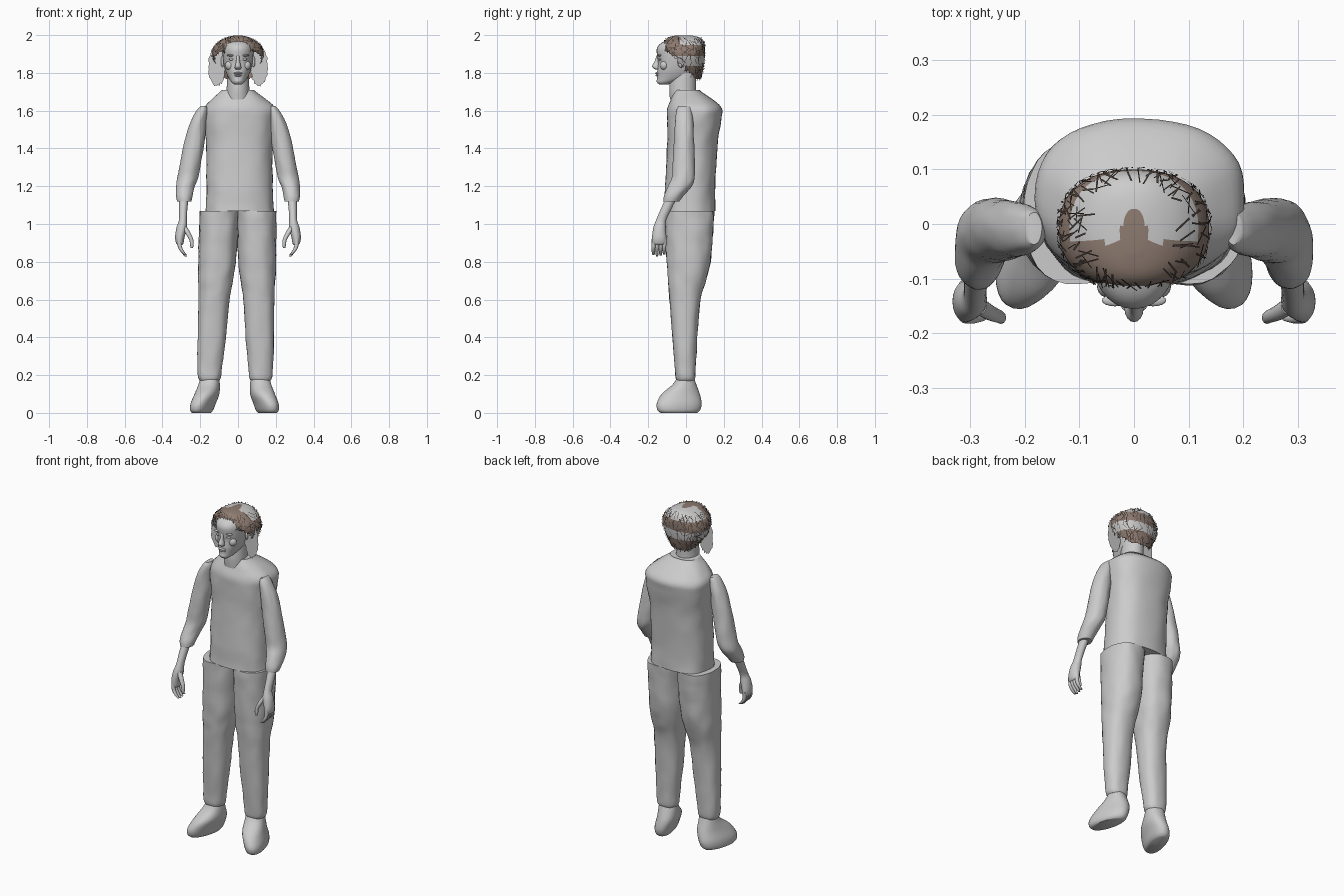
import bpy, bmesh, math, random
from mathutils import Vector, noise

random.seed(4)
if "Cube" in bpy.data.objects:
    bpy.data.objects.remove(bpy.data.objects["Cube"], do_unlink=True)


def material(name, rgb):
    m = bpy.data.materials.new(name)
    m.use_nodes = True
    m.diffuse_color = (*rgb, 1)
    m.node_tree.nodes["Principled BSDF"].inputs["Base Color"].default_value = (*rgb, 1)
    return m


GREY = material("light_grey", (0.6, 0.6, 0.6))
BROWN = material("hair_brown", (0.27, 0.2, 0.165))
DARK = material("strand_dark_brown", (0.07, 0.052, 0.042))


def finish(bm, name, mats=(GREY,), angle=50):
    me = bpy.data.meshes.new(name)
    bm.to_mesh(me)
    bm.free()
    for m in mats:
        me.materials.append(m)
    ob = bpy.data.objects.new(name, me)
    bpy.context.collection.objects.link(ob)
    bpy.ops.object.select_all(action='DESELECT')
    ob.select_set(True)
    bpy.context.view_layer.objects.active = ob
    if angle:
        bpy.ops.object.shade_smooth_by_angle(angle=math.radians(angle))
    return ob


def spline(rings, sub):
    """Smoothly fill in rings between the given ones."""
    out = []
    for i in range(len(rings) - 1):
        a, b, c, d = (rings[max(0, min(len(rings) - 1, i + k))] for k in (-1, 0, 1, 2))
        for s in range(sub):
            t = s / sub
            out.append([0.5 * (2 * q + (r - p) * t + (2 * p - 5 * q + 4 * r - u) * t * t
                               + (3 * q - p - 3 * r + u) * t ** 3)
                        for p, q, r, u in zip(a, b, c, d)])
    out.append(rings[-1])
    return out


def loft(rings, side=1, power=2.0, n=32, sub=4, yaw=0.0, lean=0.0, wrinkle=0.0):
    """Stack rings (z, x, y, x radius, y radius) into a closed body."""
    bm = bmesh.new()
    rows = []
    for z, cx, cy, rx, ry in spline(rings, sub):
        row = []
        for i in range(n):
            a = math.tau * i / n
            c, s = math.cos(a), math.sin(a)
            x = rx * math.copysign(abs(c) ** (2 / power), c)
            y = ry * math.copysign(abs(s) ** (2 / power), s)
            f = 1 + wrinkle * noise.noise(Vector((c * 2 + side, s * 2, z * 14)))
            x, y = f * (x * math.cos(yaw) - y * math.sin(yaw)), f * (x * math.sin(yaw) + y * math.cos(yaw))
            shift = lean * max(0, 1 - z / 1.07)
            row.append(bm.verts.new((side * (cx + x + shift), cy + y, z)))
        rows.append(row)
    for lo, hi in zip(rows, rows[1:]):
        for i in range(n):
            j = (i + 1) % n
            bm.faces.new((lo[i], lo[j], hi[j], hi[i]))
    bm.faces.new(rows[0])
    bm.faces.new(rows[-1])
    bmesh.ops.recalc_face_normals(bm, faces=bm.faces)
    return bm


def ball(name, loc, size):
    bm = bmesh.new()
    bmesh.ops.create_uvsphere(bm, u_segments=16, v_segments=10, radius=1)
    for v in bm.verts:
        v.co = Vector(loc) + Vector(a * b for a, b in zip(v.co, size))
    finish(bm, name)


# Shirt body
finish(loft([(1.07, .01, .02, .18, .135), (1.2, .008, .022, .176, .133), (1.4, .008, .033, .175, .133),
             (1.55, .01, .043, .19, .143), (1.61, .01, .046, .19, .144), (1.655, .005, .033, .15, .115),
             (1.7, 0, .01, .095, .072), (1.71, 0, .008, .085, .066)],
            power=2.4, n=48, wrinkle=.035), "shirt_body")

# Neck and head
finish(loft([(1.66, 0, -.015, .066, .07), (1.72, 0, -.018, .06, .07), (1.8, 0, -.012, .056, .066)]), "neck")
finish(loft([(1.738, 0, -.118, .018, .022), (1.75, 0, -.105, .034, .048), (1.775, 0, -.065, .051, .088),
             (1.81, 0, -.05, .066, .102), (1.85, 0, -.04, .076, .108), (1.89, 0, -.036, .081, .117),
             (1.93, 0, -.034, .082, .12), (1.96, 0, -.03, .07, .098), (1.982, 0, -.02, .035, .05)],
            power=2.15), "head")
finish(loft([(1.893, 0, -.147, .008, .008), (1.86, 0, -.153, .01, .014), (1.837, 0, -.158, .016, .022),
             (1.825, 0, -.155, .017, .018), (1.817, 0, -.148, .01, .01)], n=16), "nose")
ball("upper_lip", (0, -.15, 1.798), (.024, .013, .006))
ball("lower_lip", (0, -.147, 1.787), (.02, .014, .007))
ball("chin", (0, -.136, 1.758), (.024, .02, .017))
for side, tag in ((1, "left"), (-1, "right")):
    ball(tag + "_eye", (side * .033, -.136, 1.872), (.015, .011, .007))
    ball(tag + "_brow", (side * .035, -.14, 1.893), (.024, .011, .006))
    ball(tag + "_cheek", (side * .042, -.115, 1.84), (.026, .022, .026))
    ball(tag + "_ear", (side * .082, -.025, 1.86), (.01, .02, .033))

# Arms, hands, legs and shoes
for side, tag in ((1, "left"), (-1, "right")):
    finish(loft([(1.625, .183, -.008, .014, .03), (1.6, .19, -.01, .03, .04), (1.54, .21, -.01, .042, .048),
                 (1.45, .228, -.01, .053, .053), (1.33, .25, -.012, .055, .058), (1.25, .265, -.014, .055, .061),
                 (1.2, .278, -.032, .05, .063), (1.15, .284, -.064, .044, .052), (1.12, .285, -.078, .038, .042)],
                side, wrinkle=.06), tag + "_sleeve")
    finish(loft([(1.15, .285, -.072, .026, .03), (1.08, .29, -.105, .022, .028), (1.02, .292, -.132, .021, .027),
                 (.98, .298, -.14, .028, .033), (.93, .308, -.142, .025, .038), (.9, .308, -.142, .02, .037),
                 (.89, .307, -.142, .013, .032)], side, n=20), tag + "_hand")
    for i in range(4):
        y = -.17 + i * .019
        tip = .828 + .006 * abs(i - 1.2)
        finish(loft([(.92, .312, y, .01, .011), (.88, .308, y - .002, .011, .0105),
                     (.855, .295, y - .003, .01, .0095), (tip, .277, y - .002, .006, .006)],
                    side, n=10, sub=3), f"{tag}_finger_{i + 1}")
    finish(loft([(.985, .284, -.15, .014, .016), (.95, .264, -.163, .014, .014), (.915, .247, -.17, .011, .012),
                 (.885, .244, -.173, .009, .01), (.872, .245, -.173, .005, .006)], side, n=12), tag + "_thumb")
    lean = 0 if side == 1 else .038
    finish(loft([(1.07, .1, .02, .103, .13), (.95, .1, .017, .103, .125), (.8, .101, .014, .1, .116),
                 (.7, .106, .005, .092, .1), (.6, .11, -.005, .082, .082), (.4, .115, -.006, .075, .066),
                 (.25, .12, -.004, .066, .056), (.19, .12, -.003, .06, .052), (.17, .12, -.003, .05, .045)],
                side, power=2.3, lean=lean, wrinkle=.05), tag + "_trouser_leg")
    finish(loft([(.19, .118, -.002, .05, .042), (.15, .12, -.008, .055, .063), (.1, .13, -.028, .06, .103),
                 (.05, .148, -.036, .058, .122), (.015, .155, -.038, .052, .116), (0, .156, -.038, .042, .1)],
                side, power=2.2, yaw=.28, lean=lean), tag + "_shoe")

# Hair cap, open over the face, with a pale crown and banded back
hair = loft([(1.76, 0, .0, .07, .075), (1.8, 0, -.003, .095, .09), (1.85, 0, -.006, .122, .103),
             (1.9, 0, -.008, .138, .108), (1.94, 0, -.01, .125, .109), (1.972, 0, -.011, .092, .1),
             (1.99, 0, -.012, .055, .078), (1.998, 0, -.012, .02, .04)], power=2.3, n=40)
gone = []
for f in hair.faces:
    c = f.calc_center_median()
    if c.z < max(1.765, 1.92 - (c.y + .1)):
        gone.append(f)
bmesh.ops.delete(hair, geom=gone, context='FACES')
spots = []
for f in hair.faces:
    c = f.calc_center_median()
    crown = c.z > 1.95 and c.y > -.033 and not (abs(c.x) < .028 and c.y < 0)
    pale_band = c.y > -.06 and 1.835 < c.z < 1.89
    f.material_index = 0 if crown or pale_band else 1
    if c.z < 1.975:
        spots.append((c.copy(), f.normal.copy()))
finish(hair, "hair_cap", (GREY, BROWN))

# Loose strands lying over the cap
bm = bmesh.new()
for _ in range(330):
    c, nrm = random.choice(spots)
    across = nrm.cross(Vector((0, 0, 1))).normalized()
    down = nrm.cross(across)
    a = random.gauss(0, .75)
    along = (down * math.cos(a) + across * math.sin(a)) * random.uniform(.01, .024)
    wide = nrm.cross(along).normalized() * random.uniform(.0008, .002)
    p = c + nrm * .004
    bm.faces.new([bm.verts.new(q) for q in (p - along - wide, p - along + wide, p + along + wide, p + along - wide)])
finish(bm, "hair_strands", (DARK,), None)

# Ragged thin hair panels beside the face
for side, tag in ((1, "left"), (-1, "right")):
    bm = bmesh.new()
    ring = []
    for i in range(44):
        a = math.tau * i / 44
        r = random.uniform(.92, 1.06)
        ring.append(bm.verts.new((side * (.112 + .046 * r * math.cos(a)), -.033, 1.835 + .105 * r * math.sin(a))))
    bm.faces.new(ring)
    finish(bm, tag + "_hair_panel", (GREY,), None)
